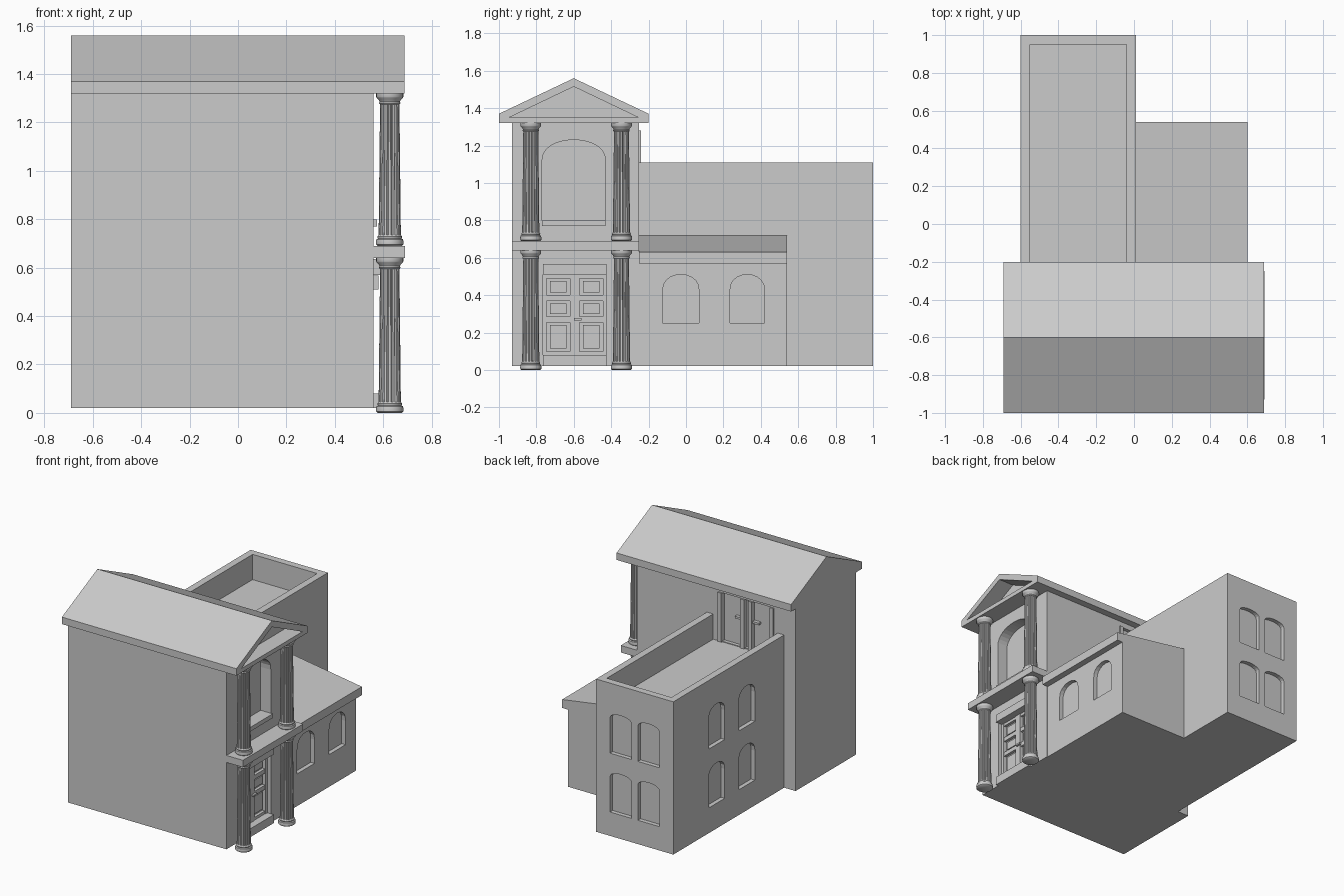
import bpy, bmesh, math

if "Cube" in bpy.data.objects:
    bpy.data.objects.remove(bpy.data.objects["Cube"])


def to_object(name, bm):
    bmesh.ops.recalc_face_normals(bm, faces=bm.faces)
    mesh = bpy.data.meshes.new(name)
    bm.to_mesh(mesh)
    bm.free()
    ob = bpy.data.objects.new(name, mesh)
    bpy.context.collection.objects.link(ob)
    return ob


def prism(name, pts, axis, lo, hi):
    """Extrude a 2D outline: axis x uses (y,z), y uses (x,z), z uses (x,y)."""
    def place(p, t):
        return {"x": (t, p[0], p[1]), "y": (p[0], t, p[1]), "z": (p[0], p[1], t)}[axis]
    bm = bmesh.new()
    a = [bm.verts.new(place(p, lo)) for p in pts]
    b = [bm.verts.new(place(p, hi)) for p in pts]
    bm.faces.new(a)
    bm.faces.new(b[::-1])
    n = len(pts)
    for i in range(n):
        bm.faces.new((a[i], b[i], b[(i + 1) % n], a[(i + 1) % n]))
    return to_object(name, bm)


def box(name, x0, x1, y0, y1, z0, z1):
    return prism(name, [(x0, y0), (x1, y0), (x1, y1), (x0, y1)], "z", z0, z1)


def arch(u0, u1, z0, z1, rise, seg=10):
    """Outline of a window with a curved head."""
    c, r = (u0 + u1) / 2, (u1 - u0) / 2
    head = [(c + r * math.cos(math.pi * i / seg), z1 - rise + rise * math.sin(math.pi * i / seg) ** 0.8)
            if 0 < i < seg else (c + r * (1 if i == 0 else -1), z1 - rise) for i in range(seg + 1)]
    return [(u0, z0), (u1, z0)] + head


def combine(ob, others, op):
    """Boolean ob with each helper, bake the result and delete the helpers."""
    for o in others:
        m = ob.modifiers.new("cut", "BOOLEAN")
        m.operation, m.solver, m.object = op, "EXACT", o
        bpy.context.view_layer.update()
        dg = bpy.context.evaluated_depsgraph_get()
        mesh = bpy.data.meshes.new_from_object(ob.evaluated_get(dg))
        ob.modifiers.clear()
        ob.data = mesh
        bpy.data.objects.remove(o)


# Back block with sunken roof terrace
house = box("house_walls", -0.6, 0.01, -0.32, 1.0, 0.02, 1.11)
combine(house, [box("cut", -0.55, -0.04, -0.29, 0.95, 0.93, 1.3)], "DIFFERENCE")
# Tower and side wing joined to it
combine(house, [box("tower", -0.69, 0.56, -0.93, -0.25, 0.02, 1.32),
                box("wing", -0.05, 0.555, -0.3, 0.54, 0.02, 0.57)], "UNION")

# Window, doorway and niche recesses
cuts = [prism("cut", arch(-0.77, -0.43, 0.80, 1.23, 0.12, 16), "x", 0.48, 0.7),
        box("cut", 0.49, 0.7, -0.765, -0.425, 0.08, 0.51),
        box("cut", -0.52, -0.08, -0.275, -0.2, 0.935, 1.28)]
for y0, y1 in ((-0.125, 0.07), (0.235, 0.42)):
    cuts.append(prism("cut", arch(y0, y1, 0.25, 0.51, 0.09), "x", 0.525, 0.7))
for z0 in (0.20, 0.62):
    for c in (0.51, 0.17):
        cuts.append(prism("cut", arch(c - 0.09, c + 0.09, z0, z0 + 0.29, 0.08), "x", -0.7, -0.57))
    for x0 in (-0.49, -0.27):
        cuts.append(prism("cut", arch(x0, x0 + 0.17, z0 - 0.01, z0 + 0.28, 0.04), "y", 0.97, 1.1))
combine(house, cuts, "DIFFERENCE")

# Gabled tower roof with recessed pediment
roof = prism("tower_roof", [(-1, 1.32), (-0.2, 1.32), (-0.2, 1.37), (-0.6, 1.56), (-1, 1.37)],
             "x", -0.69, 0.688)
combine(roof, [prism("cut", [(-0.945, 1.35), (-0.255, 1.35), (-0.6, 1.515)], "x", 0.57, 0.8)],
        "DIFFERENCE")

# Lean-to roof of the wing
prism("wing_roof", [(0.01, 0.57), (0.6, 0.57), (0.6, 0.63), (0.01, 0.72)], "y", -0.25, 0.54)

# Balcony slab, niche sill, door lintel and doorstep
box("balcony_slab", 0.56, 0.69, -0.93, -0.25, 0.64, 0.69)
box("niche_sill", 0.48, 0.575, -0.77, -0.43, 0.77, 0.80)
box("door_lintel", 0.49, 0.58, -0.765, -0.425, 0.51, 0.567)
box("doorstep", 0.49, 0.58, -0.765, -0.425, 0.02, 0.08)

# Entrance door: leaf, stiles, rails, raised panels and handle
box("door_leaf", 0.49, 0.505, -0.765, -0.425, 0.08, 0.51)
for y, w in ((-0.755, 0.02), (-0.595, 0.05), (-0.435, 0.02)):
    box("door_stile", 0.505, 0.53, y - w / 2, y + w / 2, 0.08, 0.51)
for z0, z1 in ((0.08, 0.10), (0.255, 0.285), (0.37, 0.40), (0.49, 0.51)):
    box("door_rail", 0.505, 0.526, -0.745, -0.445, z0, z1)
for z0, z1 in ((0.115, 0.24), (0.30, 0.355), (0.415, 0.475)):
    for c in (-0.683, -0.507):
        box("door_panel", 0.505, 0.515, c - 0.045, c + 0.045, z0, z1)
box("door_handle", 0.53, 0.545, -0.6, -0.56, 0.265, 0.277)

# Terrace double door
for x in (-0.505, -0.335, -0.275, -0.095):
    box("terrace_door_stile", x - 0.015, x + 0.015, -0.275, -0.24, 0.93, 1.28)
for x in (-0.235, -0.375):
    box("terrace_door_handle", x - 0.025, x + 0.025, -0.275, -0.25, 1.125, 1.14)


def lathe(name, x, y, profile, seg=28):
    bm = bmesh.new()
    rings = [[bm.verts.new((x + r * math.cos(2 * math.pi * i / seg),
                            y + r * math.sin(2 * math.pi * i / seg), z)) for i in range(seg)]
             for r, z in profile]
    bm.faces.new(rings[0])
    bm.faces.new(rings[-1])
    for a, b in zip(rings, rings[1:]):
        for i in range(seg):
            j = (i + 1) % seg
            bm.faces.new((a[i], a[j], b[j], b[i]))
    ob = to_object(name, bm)
    bpy.context.view_layer.objects.active = ob
    ob.select_set(True)
    bpy.ops.object.shade_smooth_by_angle(angle=math.radians(40))
    ob.select_set(False)


def shaft(name, x, y, z0, z1, flutes=16):
    """Tapered shaft with a fluted cross-section."""
    bm = bmesh.new()
    n = flutes * 4
    rings = []
    for z, r in ((z0, 0.046), (z1, 0.040)):
        ring = []
        for i in range(n):
            a = 2 * math.pi * i / n
            k = r - (0, 0, 0.005, 0.0)[i % 4]
            ring.append(bm.verts.new((x + k * math.cos(a), y + k * math.sin(a), z)))
        rings.append(ring)
    for i in range(n):
        j = (i + 1) % n
        bm.faces.new((rings[0][i], rings[0][j], rings[1][j], rings[1][i]))
    to_object(name, bm)


# Two storeys of fluted columns
base = [(0.05, 0), (0.056, 0.005), (0.057, 0.015), (0.055, 0.027), (0.049, 0.031), (0.051, 0.038), (0.046, 0.046)]
cap = [(0.041, -0.045), (0.045, -0.040), (0.042, -0.034), (0.046, -0.026), (0.054, -0.018), (0.056, -0.014), (0.056, 0)]
for y in (-0.83, -0.345):
    for z0, z1 in ((0.0, 0.64), (0.69, 1.32)):
        lathe("column_base", 0.627, y, [(r, z0 + z) for r, z in base])
        shaft("column_shaft", 0.627, y, z0 + 0.04, z1 - 0.04)
        lathe("column_capital", 0.627, y, [(r, z1 + z) for r, z in cap])
